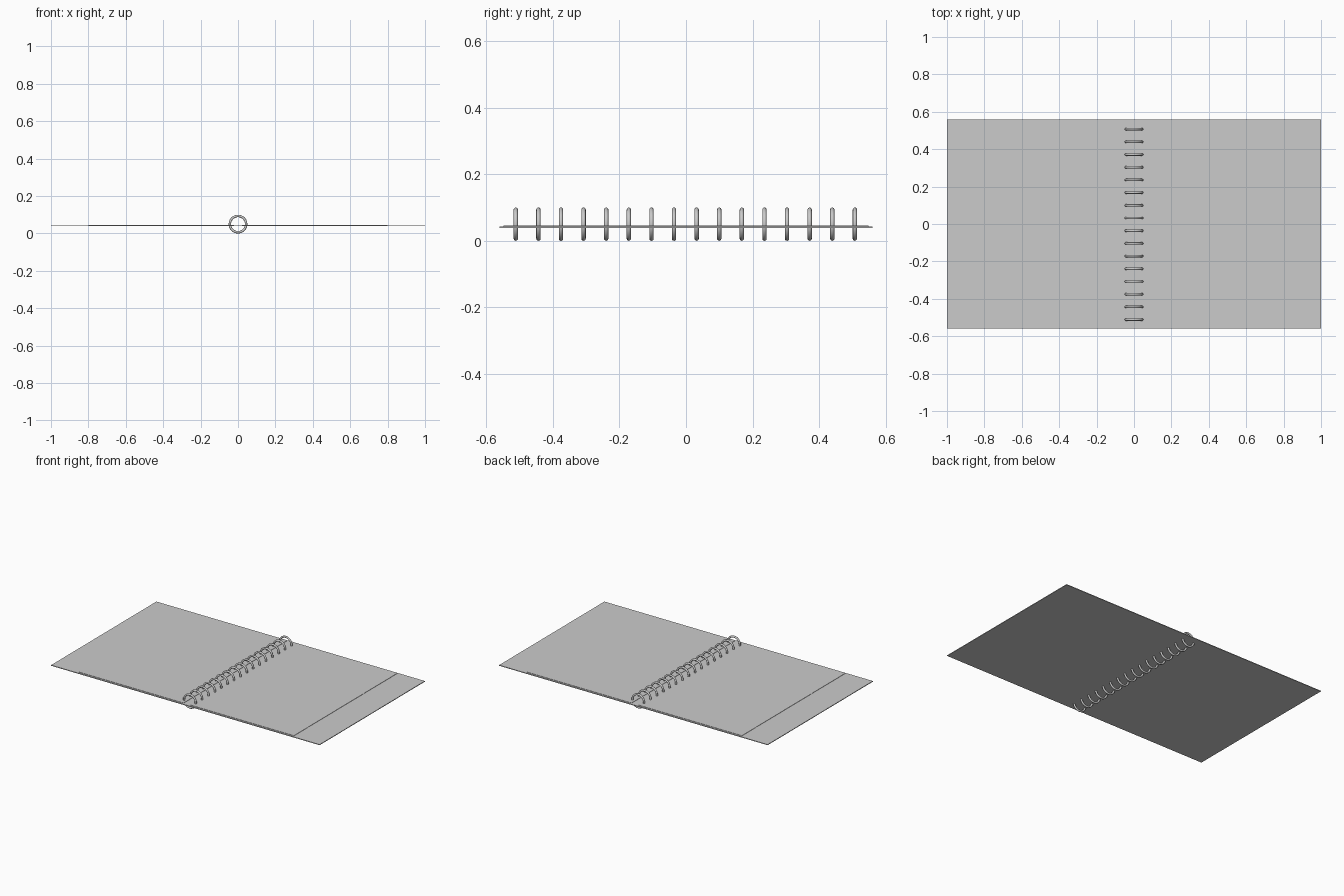
import bpy
import math

cube = bpy.data.objects.get("Cube")
if cube:
    bpy.data.objects.remove(cube, do_unlink=True)

RING_COUNT = 16
RING_START, RING_END = -0.511, 0.507
RING_RADIUS, WIRE_RADIUS = 0.0435, 0.0065

grey = bpy.data.materials.new("light_grey")
grey.use_nodes = True
grey.diffuse_color = (0.6, 0.6, 0.6, 1)
grey.node_tree.nodes["Principled BSDF"].inputs["Base Color"].default_value = (0.6, 0.6, 0.6, 1)


def slab(name, x0, x1, half_depth, z0, z1):
    """Flat box between two x and two z limits."""
    bpy.ops.mesh.primitive_cube_add(size=1, location=((x0 + x1) / 2, 0, (z0 + z1) / 2))
    obj = bpy.context.object
    obj.name = name
    obj.scale = (x1 - x0, 2 * half_depth, z1 - z0)
    bpy.ops.object.transform_apply(location=False, rotation=False, scale=True)
    obj.data.materials.append(grey)
    return obj


# Open cover, one sheet running under the spine
slab("cover", -1, 1, 0.56, 0.039, 0.0435)

# Page blocks either side of the binding
slab("left_pages", 0.022, 0.8, 0.548, 0.0435, 0.0455)
slab("right_pages", -0.8, -0.022, 0.548, 0.0435, 0.0455)

# Binding rings along the spine
for i in range(RING_COUNT):
    y = RING_START + (RING_END - RING_START) * i / (RING_COUNT - 1)
    bpy.ops.mesh.primitive_torus_add(
        major_radius=RING_RADIUS, minor_radius=WIRE_RADIUS,
        major_segments=40, minor_segments=12,
        location=(0, y, RING_RADIUS + WIRE_RADIUS),
        rotation=(math.pi / 2, 0, 0))
    ring = bpy.context.object
    ring.name = f"binding_ring_{i + 1}"
    ring.data.materials.append(grey)
    bpy.ops.object.shade_smooth()
